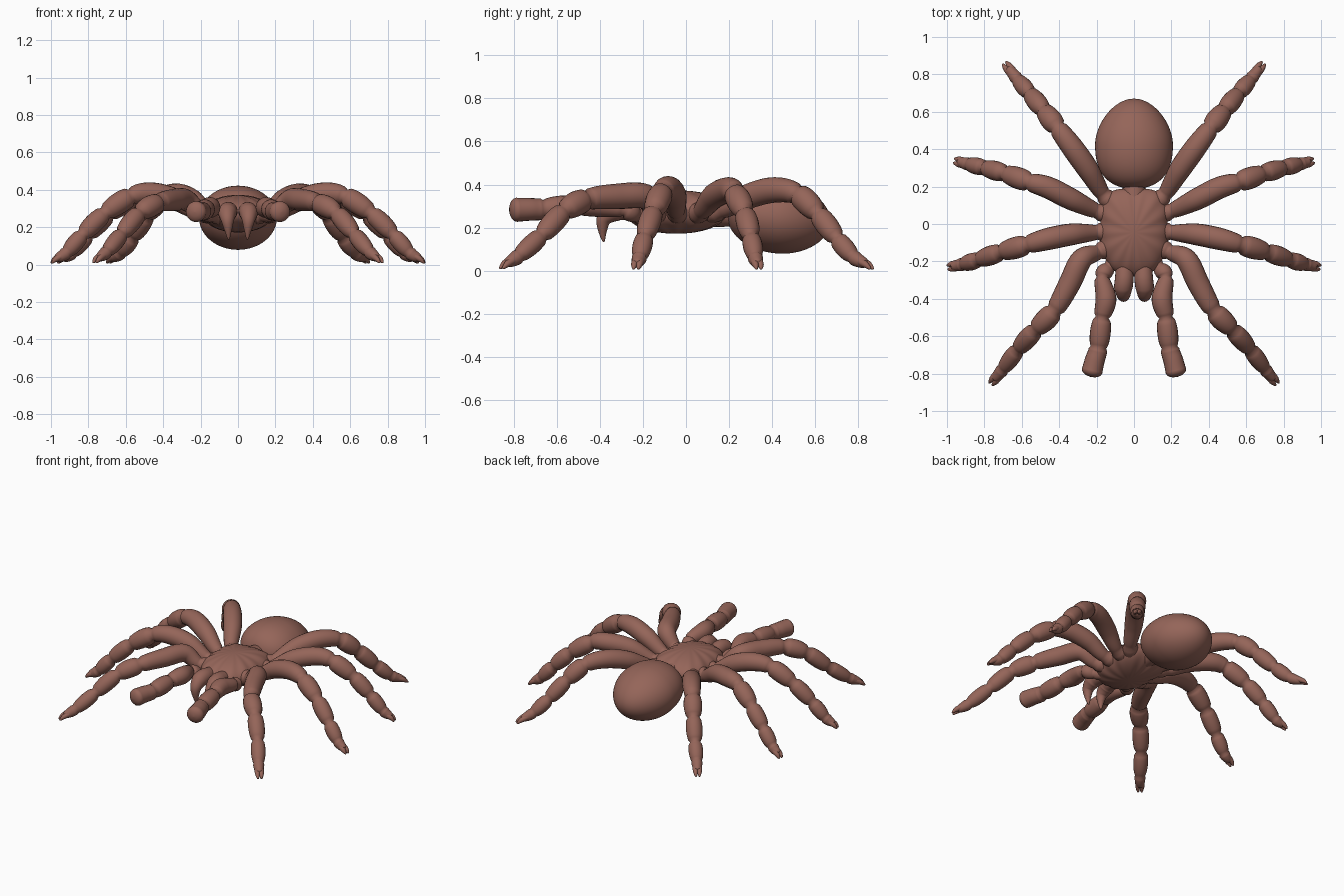
import bpy, bmesh, math
from mathutils import Vector

if "Cube" in bpy.data.objects:
    bpy.data.objects.remove(bpy.data.objects["Cube"])

brown = bpy.data.materials.new("reddish_brown")
brown.diffuse_color = (0.30, 0.13, 0.10, 1)
brown.use_nodes = True
brown.node_tree.nodes["Principled BSDF"].inputs["Base Color"].default_value = brown.diffuse_color


def finish(bm, name, mirror=False):
    bmesh.ops.recalc_face_normals(bm, faces=bm.faces)
    me = bpy.data.meshes.new(name)
    bm.to_mesh(me)
    bm.free()
    me.materials.append(brown)
    for p in me.polygons:
        p.use_smooth = True
    ob = bpy.data.objects.new(name, me)
    bpy.context.collection.objects.link(ob)
    if mirror:
        ob.modifiers.new("Mirror", 'MIRROR')
    return ob


def spline(p, i, t):
    """Catmull-Rom point on span i."""
    a, b, c, d = p[max(i - 1, 0)], p[i], p[i + 1], p[min(i + 2, len(p) - 1)]
    return 0.5 * (2 * b + (c - a) * t + (2 * a - 5 * b + 4 * c - d) * t * t
                  + (3 * b - a - 3 * c + d) * t ** 3)


def limb(bm, points, radii, joints, steps=8, sides=20, blunt=0.6):
    """Segmented limb: one radius per point, swelling between joint points."""
    p = [Vector(q) for q in points]
    n = len(p) - 1
    path = []
    for i in range(n):
        for k in range(steps + (i == n - 1)):
            t = k / steps
            r = radii[i] * (1 - t) + radii[i + 1] * t
            for a, b in zip(joints, joints[1:]):
                if a <= i + t <= b:
                    r *= 0.84 + 0.28 * math.sin(math.pi * (i + t - a) / (b - a)) ** 0.7
            path.append((spline(p, i, t), r))
    # rounded end
    tip, r = path[-1]
    d = (tip - path[-2][0]).normalized()
    for a in (0.35, 0.65, 0.9, 1.0):
        path.append((tip + d * r * a * blunt, r * max(0.03, math.sqrt(1 - a * a))))
    rings = []
    for i, (c, r) in enumerate(path):
        d = (path[min(i + 1, len(path) - 1)][0] - path[max(i - 1, 0)][0]).normalized()
        u = d.cross(Vector((0, 0, 1)))
        u = u.normalized() if u.length > 0.05 else Vector((1, 0, 0))
        v = u.cross(d).normalized()
        rings.append([bm.verts.new(c + r * (u * math.cos(2 * math.pi * k / sides)
                                            + v * math.sin(2 * math.pi * k / sides)))
                      for k in range(sides)])
    for a, b in zip(rings, rings[1:]):
        for k in range(sides):
            bm.faces.new((a[k], a[(k + 1) % sides], b[(k + 1) % sides], b[k]))
    bm.faces.new(rings[0])
    bm.faces.new(rings[-1])


def blob(name, shape):
    """Sphere whose unit points are moved by a shaping rule."""
    bm = bmesh.new()
    bmesh.ops.create_uvsphere(bm, u_segments=96, v_segments=40, radius=1)
    for v in bm.verts:
        v.co = shape(v.co.copy())
    return finish(bm, name)


# Walking legs: hip to claw tip
legs = {
    "first_leg": [(.08, -.10, .27), (.19, -.15, .28), (.28, -.19, .345), (.345, -.32, .345),
                  (.425, -.46, .33), (.525, -.565, .275), (.62, -.67, .165), (.70, -.775, .07),
                  (.765, -.855, .012)],
    "second_leg": [(.08, -.03, .27), (.20, -.045, .275), (.33, -.055, .345), (.46, -.08, .38),
                   (.57, -.11, .365), (.71, -.15, .275), (.83, -.19, .16), (.915, -.215, .065),
                   (.995, -.232, .01)],
    "third_leg": [(.08, .04, .27), (.20, .07, .275), (.33, .13, .345), (.46, .195, .375),
                  (.56, .225, .36), (.69, .27, .27), (.80, .30, .16), (.885, .32, .065),
                  (.96, .338, .01)],
    "fourth_leg": [(.08, .08, .27), (.165, .16, .28), (.245, .29, .345), (.33, .41, .375),
                   (.41, .515, .355), (.485, .61, .265), (.56, .70, .15), (.625, .775, .065),
                   (.692, .86, .01)],
}
leg_r = [.058, .046, .053, .054, .055, .049, .044, .037, .024]
for name, pts in legs.items():
    bm = bmesh.new()
    a, b = Vector(pts[-2]), Vector(pts[-1])
    d = b - a
    end = a + d * 0.6 + Vector((0, 0, .004))
    limb(bm, pts[:-1] + [end], leg_r, (1, 4, 5, 6, 7))
    # pair of claws
    side = d.cross(Vector((0, 0, 1))).normalized() * .011
    for s in (-1, 1):
        limb(bm, [a + d * 0.3 + side * s, a + d * 0.75 + side * s * 1.1 + Vector((0, 0, .006)),
                  b + side * s], [.02, .016, .006], (), steps=4, sides=10)
    finish(bm, name, True)

# Feelers with rounded ends
bm = bmesh.new()
limb(bm, [(.06, -.15, .25), (.13, -.23, .26), (.17, -.285, .285), (.15, -.40, .305),
          (.17, -.50, .30), (.19, -.66, .286), (.21, -.73, .285), (.224, -.785, .283)],
     [.045, .038, .042, .05, .049, .05, .053, .056], (1, 2, 4, 5))
finish(bm, "feeler", True)

# Jaws with fangs
bm = bmesh.new()
limb(bm, [(.05, -.20, .27), (.052, -.29, .285), (.057, -.34, .275), (.056, -.38, .24),
          (.053, -.387, .19), (.05, -.382, .135)], [.045, .05, .05, .036, .022, .004], ())
finish(bm, "jaw", True)


# Front body: squared at the back, narrow at the front, faint radial grooves
def thorax(c):
    ang = math.atan2(c.y, c.x)
    flat = math.hypot(c.x, c.y)
    p = 3.6 if c.y > 0 else 2.6
    e = (abs(math.cos(ang)) ** p + abs(math.sin(ang)) ** p) ** (-1 / p)
    groove = 0.018 * math.cos(ang * 14) * flat ** 2
    x, y = c.x * e, c.y * e
    w = 0.183 - 0.03 * max(-y - 0.3, 0)
    z = c.z * (0.1 + groove * 0.3)
    return Vector((x * w * (1 + groove), -.045 + y * .235, .272 + z + .006 * y * (c.z > 0)))


blob("front_body", thorax)


# Abdomen: egg with a blunt front and a tapered rear
def egg(c):
    t = c.y
    flat = math.hypot(c.x, c.z)
    k = (1 - abs(t) ** 2.4) ** (1 / 2.4) / max(flat, 1e-4) if t < 0 and flat > 1e-3 else 1
    k *= 1 - 0.12 * max(t, 0) ** 1.5
    return Vector((c.x * .208 * k, .425 + t * (.245 if t > 0 else .235),
                   .25 + c.z * .17 * (0.5 + 0.5 * k) - .02 * t))


blob("abdomen", egg)

# Waist joining the two body parts
bm = bmesh.new()
limb(bm, [(0, .1, .27), (0, .2, .265), (0, .28, .26)], [.07, .06, .07], ())
finish(bm, "waist")
